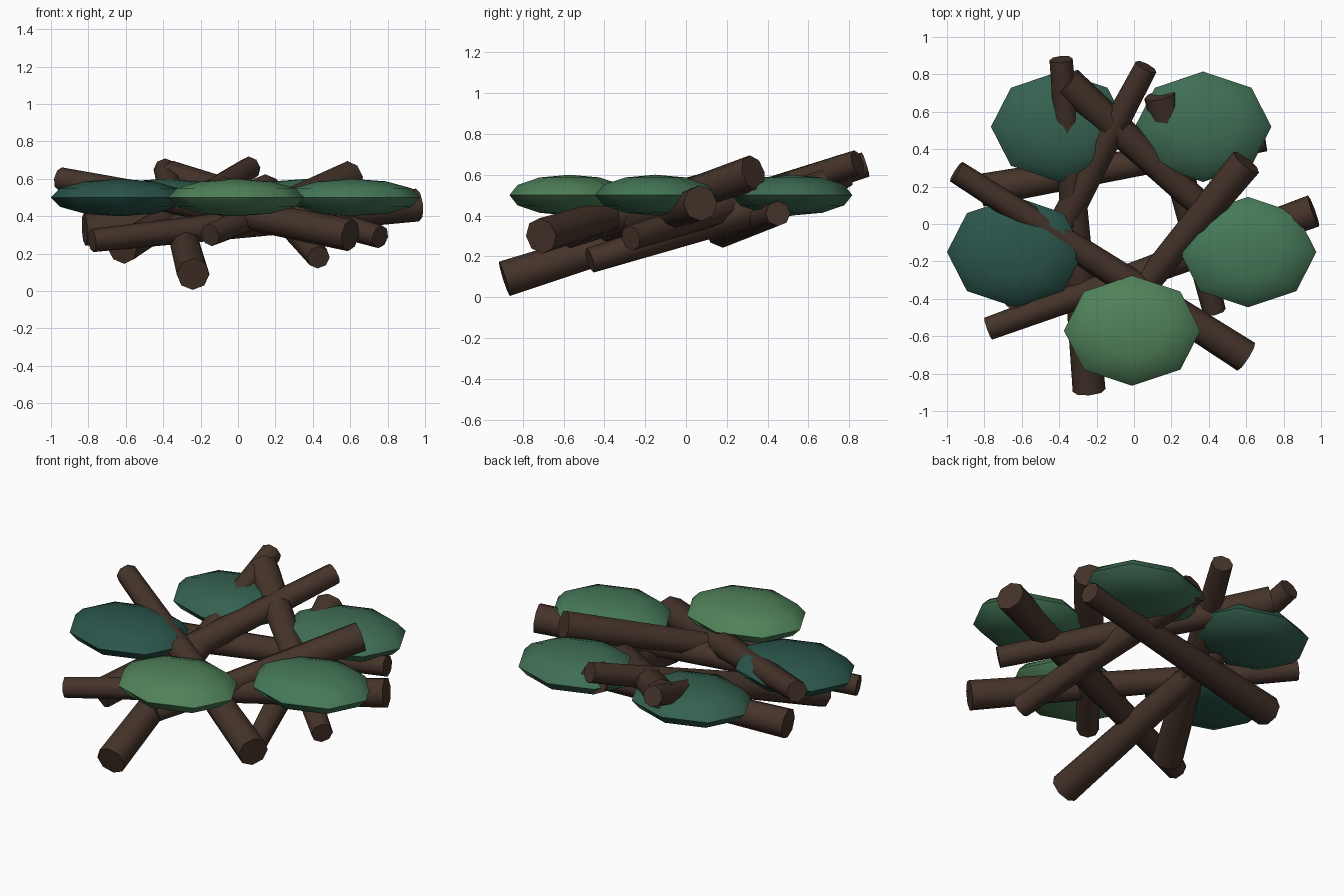
import bpy, math
from mathutils import Vector

if "Cube" in bpy.data.objects:
    bpy.data.objects.remove(bpy.data.objects["Cube"])


def material(name, rgb):
    m = bpy.data.materials.new(name)
    m.diffuse_color = (*rgb, 1)
    m.use_nodes = True
    m.node_tree.nodes["Principled BSDF"].inputs["Base Color"].default_value = m.diffuse_color
    return m


def finish(name, mat):
    ob = bpy.context.object
    ob.name = name
    ob.data.materials.append(mat)
    bpy.ops.object.shade_smooth_by_angle(angle=math.radians(50))
    return ob


# Tapered twigs: thick end, thin end
bark = material("bark", (0.06, 0.034, 0.023))
twigs = [
    ((-0.24, -0.89, 0.09), (-0.39, 0.88, 0.65)),
    ((0.60, -0.71, 0.30), (-0.95, 0.28, 0.60)),
    ((0.96, 0.07, 0.46), (-0.78, -0.56, 0.27)),
    ((0.60, 0.33, 0.61), (-0.15, -0.58, 0.30)),
    ((0.14, 0.69, 0.54), (0.43, -0.47, 0.18)),
    ((-0.36, 0.76, 0.61), (0.76, -0.27, 0.29)),
    ((-0.82, 0.18, 0.33), (0.70, 0.45, 0.41)),
    ((-0.62, -0.45, 0.23), (0.065, 0.84, 0.66)),
]
for i, (a, b) in enumerate(twigs):
    a, b = Vector(a), Vector(b)
    d = b - a
    bpy.ops.mesh.primitive_cone_add(
        vertices=8, radius1=0.088, radius2=0.062, depth=d.length,
        location=(a + b) / 2, rotation=d.to_track_quat('Z', 'Y').to_euler())
    finish(f"twig_{i + 1}", bark)

# Flattened leaf pads around the ring
leaves = [
    ((-0.01, -0.57), (0.080, 0.220, 0.100)),
    ((0.61, -0.15), (0.060, 0.190, 0.098)),
    ((0.37, 0.52), (0.050, 0.155, 0.090)),
    ((-0.40, 0.52), (0.035, 0.120, 0.080)),
    ((-0.635, -0.15), (0.023, 0.090, 0.070)),
]
for i, ((x, y), rgb) in enumerate(leaves):
    bpy.ops.mesh.primitive_uv_sphere_add(segments=8, ring_count=6, radius=1,
                                         location=(x, y, 0.5))
    bpy.context.object.scale = (0.365, 0.295, 0.1)
    bpy.ops.object.transform_apply(location=False, rotation=False, scale=True)
    finish(f"leaf_pad_{i + 1}", material(f"leaf_green_{i + 1}", rgb))
